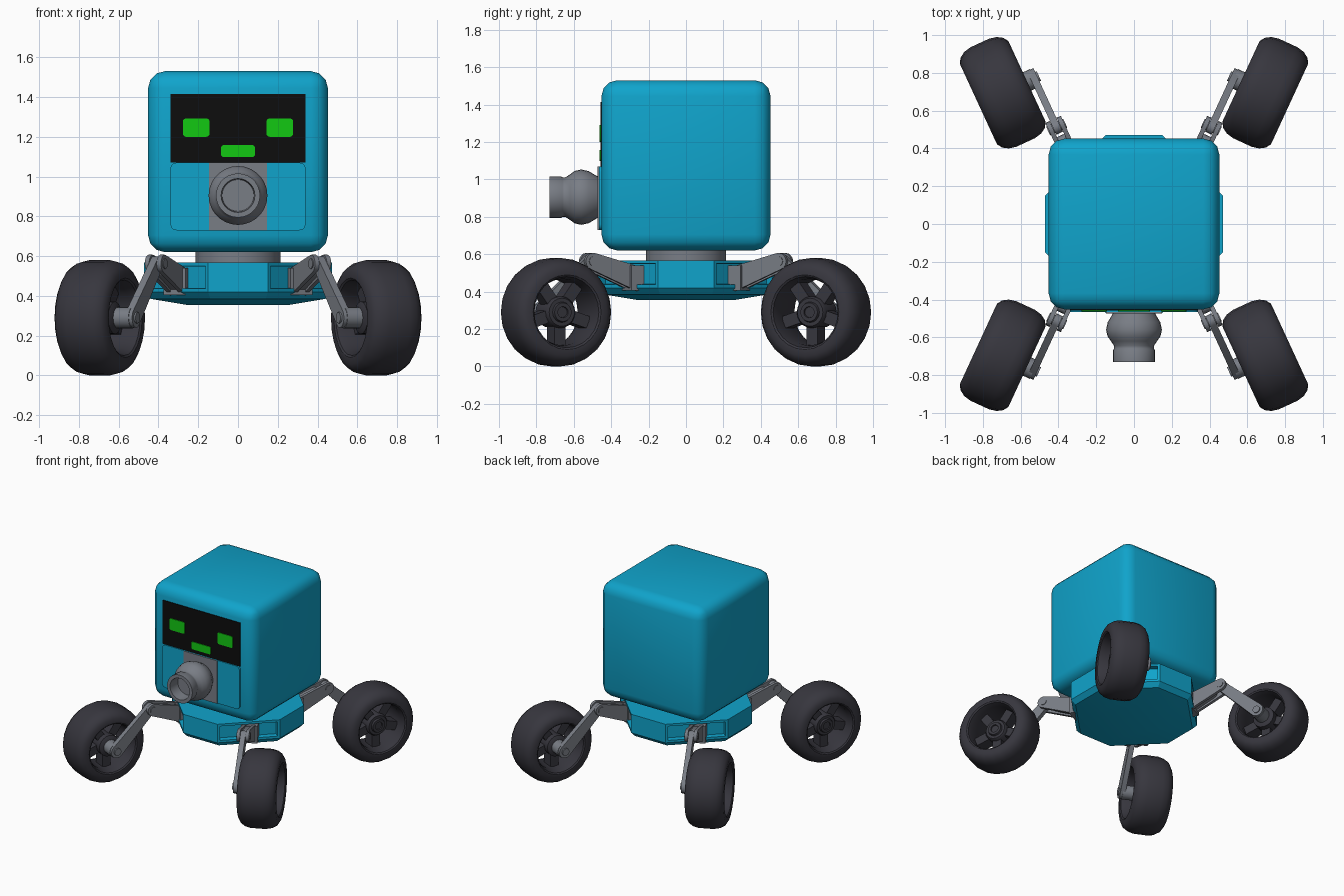
import bpy, bmesh, math
from mathutils import Matrix, Vector

if "Cube" in bpy.data.objects:
    bpy.data.objects.remove(bpy.data.objects["Cube"])


def material(name, rgb):
    m = bpy.data.materials.new(name)
    m.diffuse_color = (*rgb, 1)
    m.use_nodes = True
    m.node_tree.nodes["Principled BSDF"].inputs["Base Color"].default_value = m.diffuse_color
    return m


TEAL = material("teal_paint", (0.005, 0.37, 0.60))
GREY = material("grey_metal", (0.19, 0.205, 0.235))
RUBBER = material("dark_rubber", (0.038, 0.037, 0.048))
BLACK = material("screen_black", (0.004, 0.004, 0.004))
GREEN = material("screen_green", (0.006, 0.58, 0.006))


def finish(name, bm, mat, matrix=None, angle=35):
    bmesh.ops.recalc_face_normals(bm, faces=bm.faces)
    if matrix is not None:
        bm.transform(matrix)
        if matrix.determinant() < 0:
            bmesh.ops.reverse_faces(bm, faces=bm.faces)
    me = bpy.data.meshes.new(name)
    bm.to_mesh(me)
    bm.free()
    me.materials.append(mat)
    ob = bpy.data.objects.new(name, me)
    bpy.context.collection.objects.link(ob)
    bpy.ops.object.select_all(action='DESELECT')
    ob.select_set(True)
    bpy.context.view_layer.objects.active = ob
    bpy.ops.object.shade_smooth_by_angle(angle=math.radians(angle))
    return ob


def add_box(bm, lo, hi, rot=None):
    lo, hi = Vector(lo), Vector(hi)
    m = Matrix.Translation((lo + hi) / 2) @ Matrix.Diagonal((*(hi - lo), 1))
    bmesh.ops.create_cube(bm, size=1, matrix=(rot @ m) if rot else m)


def add_prism(bm, pts, x0, x1):
    """Extrude a (y, z) outline along x."""
    face = bm.faces.new([bm.verts.new((x0, y, z)) for y, z in pts])
    r = bmesh.ops.extrude_face_region(bm, geom=[face])
    vs = [v for v in r["geom"] if isinstance(v, bmesh.types.BMVert)]
    bmesh.ops.translate(bm, verts=vs, vec=(x1 - x0, 0, 0))


def add_lathe(bm, prof, n, closed=False):
    """Revolve (x, radius) points about the x axis; caps the ends unless closed."""
    rings = []
    for x, r in prof:
        rings.append([bm.verts.new((x, r * math.cos(2 * math.pi * i / n),
                                    r * math.sin(2 * math.pi * i / n))) for i in range(n)])
    pairs = list(zip(rings, rings[1:]))
    if closed:
        pairs.append((rings[-1], rings[0]))
    for a, b in pairs:
        for i in range(n):
            j = (i + 1) % n
            bm.faces.new((a[i], a[j], b[j], b[i]))
    if not closed:
        bm.faces.new(rings[0])
        bm.faces.new(rings[-1])


def add_link(bm, a, ra, b, rb, x0, x1):
    """Tapered bar with round ends between two (y, z) points."""
    t = math.atan2(b[1] - a[1], b[0] - a[0])
    pts = []
    for c, r, s in ((a, ra, t + math.pi / 2), (b, rb, t - math.pi / 2)):
        for i in range(9):
            k = s + math.pi * i / 8
            pts.append((c[0] + r * math.cos(k), c[1] + r * math.sin(k)))
    add_prism(bm, pts, x0, x1)


def plate(name, x0, x1, z0, z1, y0, y1, mat, r=0.0):
    bm = bmesh.new()
    add_box(bm, (x0, y0, z0), (x1, y1, z1))
    if r:
        es = [e for e in bm.edges if abs(e.verts[0].co.y - e.verts[1].co.y) > 1e-5]
        bmesh.ops.bevel(bm, geom=es, offset=r, segments=3, profile=0.5, affect='EDGES')
    return finish(name, bm, mat)


# Rounded cube body
H = 0.452
bm = bmesh.new()
add_box(bm, (-H, -H, 0.62), (H, H, 1.53))
bmesh.ops.bevel(bm, geom=bm.edges[:], offset=0.085, segments=3, profile=0.5, affect='EDGES')
finish("body", bm, TEAL)

# Face screen, eyes, mouth and lower front panel
plate("screen", -0.34, 0.34, 1.07, 1.415, -H - 0.006, -H + 0.003, BLACK)
for s, side in ((-1, "left"), (1, "right")):
    plate(side + "_eye", s * 0.21 - 0.067, s * 0.21 + 0.067, 1.2, 1.292,
          -H - 0.011, -H - 0.003, GREEN, 0.015)
plate("mouth", -0.085, 0.085, 1.098, 1.158, -H - 0.011, -H - 0.003, GREEN, 0.012)
plate("front_panel", -0.34, 0.34, 0.73, 1.07, -0.466, -H + 0.02, TEAL, 0.03)
plate("nozzle_plate", -0.147, 0.147, 0.73, 1.07, -0.473, -H + 0.02, GREY)

# Nozzle with hollow tip, turned to point forward
bm = bmesh.new()
add_lathe(bm, [(0.46, 0.105), (0.485, 0.118), (0.52, 0.139), (0.56, 0.148), (0.595, 0.14),
               (0.62, 0.122), (0.645, 0.106), (0.66, 0.106), (0.668, 0.111), (0.73, 0.111),
               (0.73, 0.085), (0.64, 0.08)], 28)
finish("nozzle", bm, GREY,
       Matrix.Translation((0, 0, 0.905)) @ Matrix.Rotation(-math.pi / 2, 4, 'Z'))

# Neck between body and base
bm = bmesh.new()
bmesh.ops.create_cone(bm, cap_ends=True, segments=32, radius1=0.213, radius2=0.213,
                      depth=0.09, matrix=Matrix.Translation((0, 0, 0.595)))
finish("neck", bm, GREY)

# Octagonal base with sloped underside and pockets for the legs
bm = bmesh.new()
F, C = 0.472, 0.15
octagon = [(C, -F), (F, -C), (F, C), (C, F), (-C, F), (-F, C), (-F, -C), (-C, -F)]
rings = [[bm.verts.new((x * k, y * k, z)) for x, y in octagon]
         for k, z in ((0.55, 0.355), (0.93, 0.385), (1, 0.42), (1, 0.567))]
pockets = []
for a, b in zip(rings, rings[1:]):
    for i in range(8):
        j = (i + 1) % 8
        f = bm.faces.new((a[i], a[j], b[j], b[i]))
        if b is rings[-1] and i % 2 == 0:
            pockets.append(f)
bm.faces.new(rings[0])
bm.faces.new(rings[-1])
bmesh.ops.recalc_face_normals(bm, faces=bm.faces)
bmesh.ops.inset_individual(bm, faces=pockets, thickness=0.025, depth=0)
bmesh.ops.inset_individual(bm, faces=pockets, thickness=0.003, depth=-0.04)
finish("base", bm, TEAL, angle=10)

# Legs and wheels: built once in wheel space, placed at four mirrored corners
PLACE = Matrix.Translation((0.695, -0.695, 0.29)) @ Matrix.Rotation(math.radians(24.8), 4, 'Z')
AX = -0.183
HUB, KNEE, ROOT = (0, 0), (0.285, 0.272), (0.56, 0.175)
for sx, sy, corner in ((1, 1, "front_right"), (-1, 1, "front_left"),
                       (1, -1, "back_right"), (-1, -1, "back_left")):
    M = Matrix.Diagonal((sx, sy, 1, 1)) @ PLACE

    bm = bmesh.new()
    add_lathe(bm, [(-0.09, 0.178), (-0.135, 0.19), (-0.142, 0.20), (-0.142, 0.235),
                   (-0.125, 0.262), (-0.095, 0.281), (-0.055, 0.29), (0.055, 0.29),
                   (0.095, 0.281), (0.125, 0.262), (0.142, 0.235), (0.142, 0.20),
                   (0.135, 0.19), (0.09, 0.178)], 24, closed=True)
    finish(corner + "_tyre", bm, RUBBER, M)

    # Hub with five spokes
    bm = bmesh.new()
    add_lathe(bm, [(-0.1, 0.05), (-0.085, 0.082), (0.06, 0.085), (0.075, 0.075),
                   (0.075, 0.055), (0.09, 0.05), (0.09, 0.03), (0.08, 0.028)], 20)
    for i in range(5):
        rot = Matrix.Rotation(math.radians(-90 + 72 * i), 4, 'X')
        add_box(bm, (-0.045, 0.07, -0.033), (0.05, 0.184, 0.033), rot)
    finish(corner + "_rim", bm, RUBBER, M)

    # Lower arm with axle and pin
    bm = bmesh.new()
    add_link(bm, HUB, 0.05, KNEE, 0.036, AX - 0.019, AX + 0.019)
    add_lathe(bm, [(AX, 0.053), (-0.09, 0.053)], 20)
    add_lathe(bm, [(AX - 0.028, 0.028), (AX, 0.028)], 16)
    finish(corner + "_lower_arm", bm, GREY, M)

    # Forked upper arm, with solid root block and knee pin
    bm = bmesh.new()
    for s in (-1, 1):
        add_link(bm, KNEE, 0.045, ROOT, 0.065, AX + s * 0.033 - 0.012, AX + s * 0.033 + 0.012)
    add_link(bm, (0.37, 0.242), 0.036, ROOT, 0.055, AX - 0.03, AX + 0.03)
    add_box(bm, (AX - 0.06, 0.5, 0.115), (AX + 0.06, 0.62, 0.25))
    pin = bmesh.new()
    add_lathe(pin, [(AX - 0.05, 0.026), (AX + 0.05, 0.026)], 16)
    finish(corner + "_upper_arm", bm, GREY, M)
    finish(corner + "_knee_pin", pin, GREY,
           M @ Matrix.Translation((0, KNEE[0], KNEE[1])))
